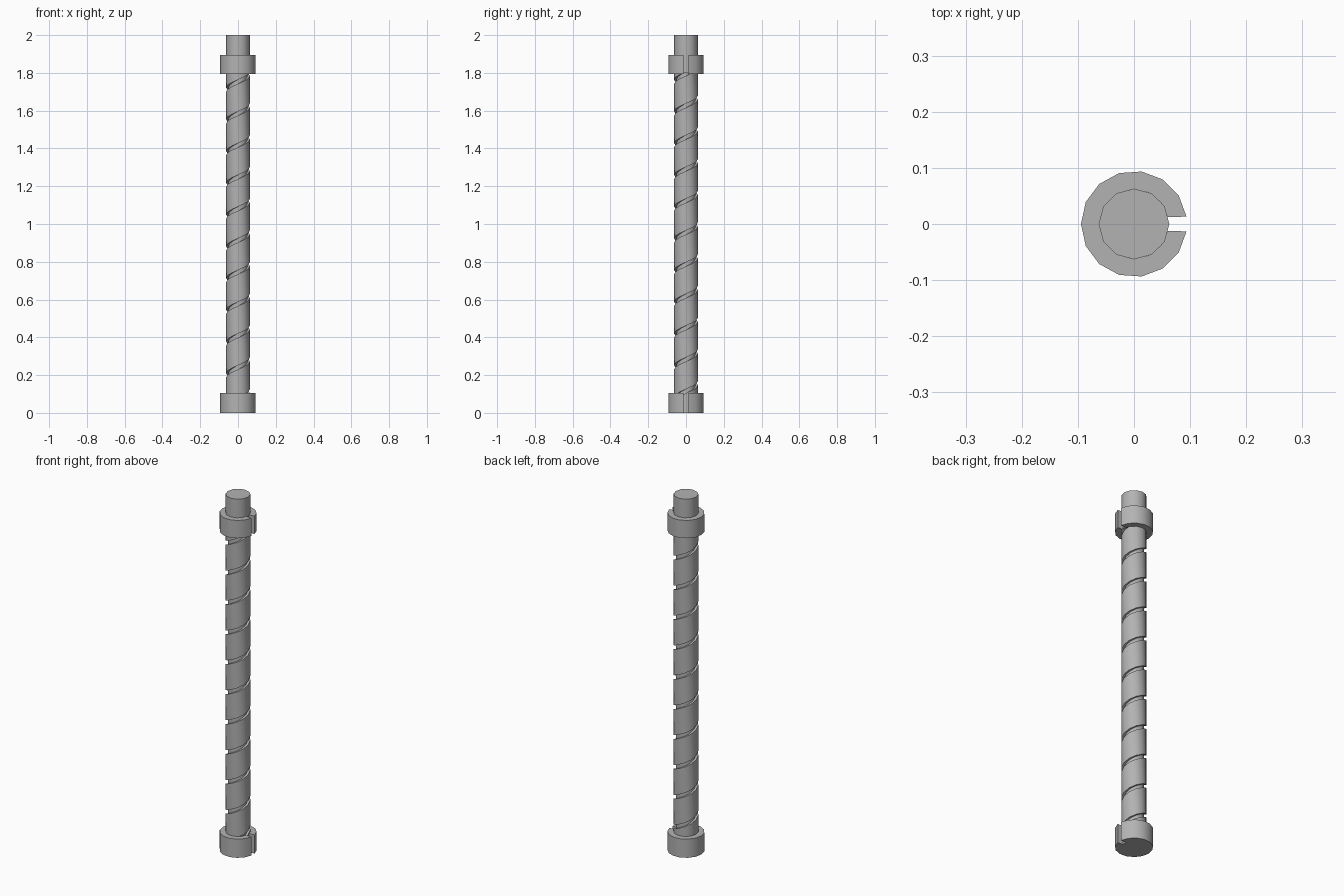
import bpy, bmesh
from math import cos, sin, radians, pi

if "Cube" in bpy.data.objects:
    bpy.data.objects.remove(bpy.data.objects["Cube"])

ROD_R, COLLAR_R, SIDES = 0.063, 0.0945, 12
PITCH, GROOVE, DEPTH = 0.168, 0.022, 0.012
LOW, HIGH, TOP = 0.1, 1.8, 2.0

steel = bpy.data.materials.new("grey steel")
steel.use_nodes = True
steel.diffuse_color = (0.45, 0.45, 0.45, 1)
steel.node_tree.nodes["Principled BSDF"].inputs["Base Color"].default_value = (0.45, 0.45, 0.45, 1)


def finish(name, bm):
    bmesh.ops.recalc_face_normals(bm, faces=bm.faces)
    mesh = bpy.data.meshes.new(name)
    bm.to_mesh(mesh)
    bm.free()
    obj = bpy.data.objects.new(name, mesh)
    bpy.context.collection.objects.link(obj)
    mesh.materials.append(steel)
    bpy.ops.object.select_all(action="DESELECT")
    obj.select_set(True)
    bpy.context.view_layer.objects.active = obj
    bpy.ops.object.shade_smooth_by_angle(angle=radians(35))


def prism(name, outline, z0, z1):
    """Extrude a flat outline from z0 to z1."""
    bm = bmesh.new()
    face = bm.faces.new([bm.verts.new((x, y, z0)) for x, y in outline])
    ext = bmesh.ops.extrude_face_region(bm, geom=[face], use_keep_orig=True)
    verts = [v for v in ext["geom"] if isinstance(v, bmesh.types.BMVert)]
    bmesh.ops.translate(bm, verts=verts, vec=(0, 0, z1 - z0))
    finish(name, bm)


def arc(radius, start, end, steps):
    angles = [start + (end - start) * i / steps for i in range(steps + 1)]
    return [(radius * cos(a), radius * sin(a)) for a in angles]


# Plain rod ends
ring = arc(ROD_R, 0, 2 * pi, SIDES)[:-1]
prism("rod_bottom", ring, 0, LOW)
prism("rod_top", ring, HIGH, TOP)

# Grooved shaft: a helical strip of groove walls, groove floor and land
bm = bmesh.new()
rows = []
for i in range(-SIDES, SIDES * 13):
    a = 2 * pi * i / SIDES
    z = 0.115 + PITCH * (i / SIDES - 1)
    section = [(ROD_R, z - GROOVE / 2), (ROD_R - DEPTH, z - GROOVE / 2),
               (ROD_R - DEPTH, z + GROOVE / 2), (ROD_R, z + GROOVE / 2),
               (ROD_R, z + PITCH - GROOVE / 2)]
    rows.append([bm.verts.new((r * cos(a), r * sin(a), h)) for r, h in section])
for a, b in zip(rows, rows[1:]):
    for j in range(4):
        bm.faces.new((a[j], b[j], b[j + 1], a[j + 1]))
bmesh.ops.remove_doubles(bm, verts=bm.verts, dist=0.0001)
for height, side in ((LOW, -1), (HIGH, 1)):
    bmesh.ops.bisect_plane(bm, geom=bm.verts[:] + bm.edges[:] + bm.faces[:],
                           plane_co=(0, 0, height), plane_no=(0, 0, side), clear_outer=True)
finish("grooved_shaft", bm)

# Slotted collars, open towards +x
gap = radians(8)
inner_gap = radians(11.5)
collar = arc(COLLAR_R, gap, 2 * pi - gap, 14)
collar += arc(ROD_R - 0.001, 2 * pi - inner_gap, inner_gap, SIDES)
prism("bottom_collar", collar, 0, 0.105)
prism("top_collar", collar, 1.795, 1.895)
